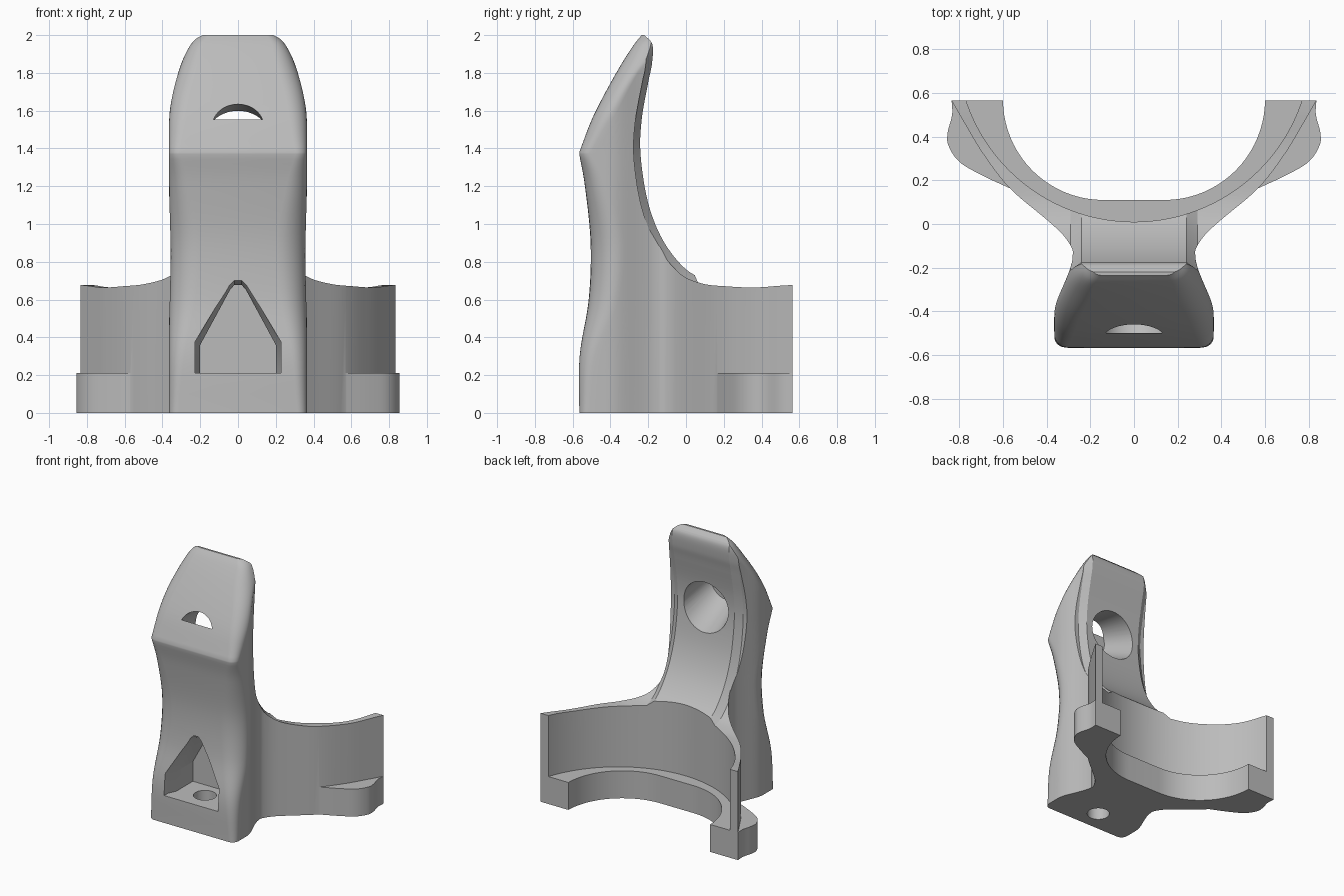
import bpy, bmesh, math
from mathutils import Vector

if "Cube" in bpy.data.objects:
    bpy.data.objects.remove(bpy.data.objects["Cube"], do_unlink=True)

grey = bpy.data.materials.new("plain grey")
grey.use_nodes = True
grey.diffuse_color = (0.5, 0.5, 0.5, 1)
grey.node_tree.nodes["Principled BSDF"].inputs["Base Color"].default_value = (0.5, 0.5, 0.5, 1)


def loft(name, rings):
    """Skin a closed solid over equal-length rings of points."""
    bm = bmesh.new()
    loops = [[bm.verts.new(p) for p in ring] for ring in rings]
    for a, b in zip(loops, loops[1:]):
        for i in range(len(a)):
            j = (i + 1) % len(a)
            bm.faces.new((a[i], a[j], b[j], b[i]))
    bm.faces.new(loops[0])
    bm.faces.new(loops[-1])
    bmesh.ops.recalc_face_normals(bm, faces=bm.faces)
    mesh = bpy.data.meshes.new(name)
    bm.to_mesh(mesh)
    bm.free()
    mesh.materials.append(grey)
    obj = bpy.data.objects.new(name, mesh)
    bpy.context.collection.objects.link(obj)
    return obj


def prism(name, outline, low, high):
    return loft(name, [[(x, y, z) for x, y in outline] for z in (low, high)])


def spline(points, steps=6):
    """Smooth curve through points of any dimension."""
    p = [Vector(q) for q in points]
    p = [2 * p[0] - p[1]] + p + [2 * p[-1] - p[-2]]
    out = []
    for a, b, c, d in zip(p, p[1:], p[2:], p[3:]):
        for k in range(steps):
            t = k / steps
            out.append(0.5 * (2 * b + (c - a) * t + (2 * a - 5 * b + 4 * c - d) * t**2
                              + (3 * b - a - 3 * c + d) * t**3))
    return [tuple(v) for v in out + [p[-2]]]


def mirrored(half):
    return list(half) + [(-p[0], p[1]) for p in reversed(half)]


def circle(r, cx=0, cy=0, n=64):
    return [(cx + r * math.cos(2 * math.pi * i / n), cy + r * math.sin(2 * math.pi * i / n))
            for i in range(n)]


def combine(target, tool, operation):
    mod = target.modifiers.new(operation, 'BOOLEAN')
    mod.object, mod.operation, mod.solver = tool, operation, 'EXACT'
    bpy.context.view_layer.objects.active = target
    bpy.ops.object.modifier_apply(modifier=mod.name)
    bpy.data.objects.remove(tool, do_unlink=True)


# Upright post: rounded front, sides narrowing towards the neck
side = spline([(-0.57, 0.365), (-0.42, 0.365), (-0.35, 0.352), (-0.25, 0.31),
               (-0.18, 0.285), (-0.13, 0.28)])


def half_width(y):
    for (y0, x0), (y1, x1) in zip(side, side[1:]):
        if y <= y1:
            return x0 + (x1 - x0) * (y - y0) / (y1 - y0)
    return side[-1][1]


# Levels: height, front face, half width limit, corner radius
lower = spline([(0, -0.565, 0.365, 0.05), (0.3, -0.563, 0.365, 0.08), (0.6, -0.515, 0.365, 0.14),
                (0.9, -0.505, 0.365, 0.16), (1.2, -0.535, 0.365, 0.11), (1.37, -0.565, 0.365, 0.06)])
upper = spline([(1.38, -0.565, 0.365, 0.06), (1.55, -0.5, 0.365, 0.09), (1.7, -0.425, 0.345, 0.1),
                (1.85, -0.34, 0.3, 0.1), (1.95, -0.275, 0.25, 0.07), (2.0, -0.235, 0.2, 0.05)])
rings = []
for z, front, width, r in lower + upper:
    back = -0.14
    depths = [r * (1 - math.cos(math.pi / 2 * k / 8)) for k in range(8)]
    depths += [r + (back - front - r) * k / 12 for k in range(13)]
    half = []
    for d in depths:
        x = min(half_width(front + d), width)
        if d < r:
            x -= r * (1 - math.sqrt(max(0, 1 - (1 - d / r)**2)))
        half.append((x, front + d))
    rings.append([(x, y, z) for x, y in mirrored(half)])
body = loft("curved_bracket", rings)

# Neck and curved arms, with thicker feet at the arm ends
arm = [(0.2, -0.3), (0.2, -0.16)] + spline([(0.277, -0.15), (0.285, -0.11), (0.325, -0.05),
      (0.4, 0.02), (0.57, 0.165), (0.69, 0.32), (0.775, 0.46), (0.835, 0.565)])
combine(body, prism("arms", mirrored(arm), 0, 1.3), 'UNION')
foot = [(0.3, 0.05)] + spline([(0.55, 0.155), (0.7, 0.225), (0.8, 0.285), (0.85, 0.36),
       (0.853, 0.42), (0.833, 0.5), (0.835, 0.565)])
combine(body, prism("feet", mirrored(foot), 0, 0.21), 'UNION')

# Round seat, with a narrower opening through the ledge under it
combine(body, prism("seat_cutter", circle(0.81, 0, 0.82, 160), 0.21, 3), 'DIFFERENCE')
opening = [(0.6, 0.8)] + [(0.14 + 0.46 * math.cos(a), 0.57 - 0.46 * math.sin(a))
                          for a in (math.pi / 2 * k / 20 for k in range(21))]
combine(body, prism("ledge_cutter", mirrored(opening), -0.1, 0.4), 'DIFFERENCE')

# Sweeping back surface, with chamfered rims at the sides
sweep = spline([(0.7, 0.7), (0.56, 0.695), (0.4, 0.684), (0.25, 0.69), (0.12, 0.705), (0, 0.76),
                (-0.12, 0.91), (-0.2, 1.11), (-0.24, 1.36), (-0.235, 1.55), (-0.2, 1.75),
                (-0.18, 1.85), (-0.178, 1.95), (-0.22, 2.0)])
sweep += [(-0.23, 2.2), (0.7, 2.2)]
stations = [(-1, 1), (-0.29, 1), (-0.24, 0), (0.24, 0), (0.29, 1), (1, 1)]
combine(body, loft("back_cutter", [[(x, y - 0.035 * s, z - 0.02 * s) for y, z in sweep]
                                   for x, s in stations]), 'DIFFERENCE')

# Pointed front window with a bevelled edge, and a screw hole in its floor
inner = mirrored([(0.2, 0.21), (0.2, 0.36), (0.04, 0.655), (0.018, 0.678)])
outer = mirrored([(0.228, 0.21), (0.228, 0.375), (0.045, 0.683), (0.02, 0.708)])
combine(body, loft("window_cutter", [[(x, y, z) for x, z in outline] for outline, y in
        ((outer, -0.7), (outer, -0.52), (inner, -0.46), (inner, -0.26))]), 'DIFFERENCE')
combine(body, prism("screw_cutter", circle(0.08, 0, -0.4), -0.1, 0.3), 'DIFFERENCE')

# Blind bore from the back that just breaks through the sloping front
combine(body, loft("bore_cutter", [[(x, y, z) for x, z in circle(r, 0, c)] for r, c, y in
        ((0.14, 1.5, -0.498), (0.19, 1.41, -0.235), (0.2, 1.39, -0.1))]), 'DIFFERENCE')

bpy.ops.object.select_all(action='DESELECT')
body.select_set(True)
bpy.context.view_layer.objects.active = body
bpy.ops.object.shade_smooth_by_angle(angle=math.radians(28))
